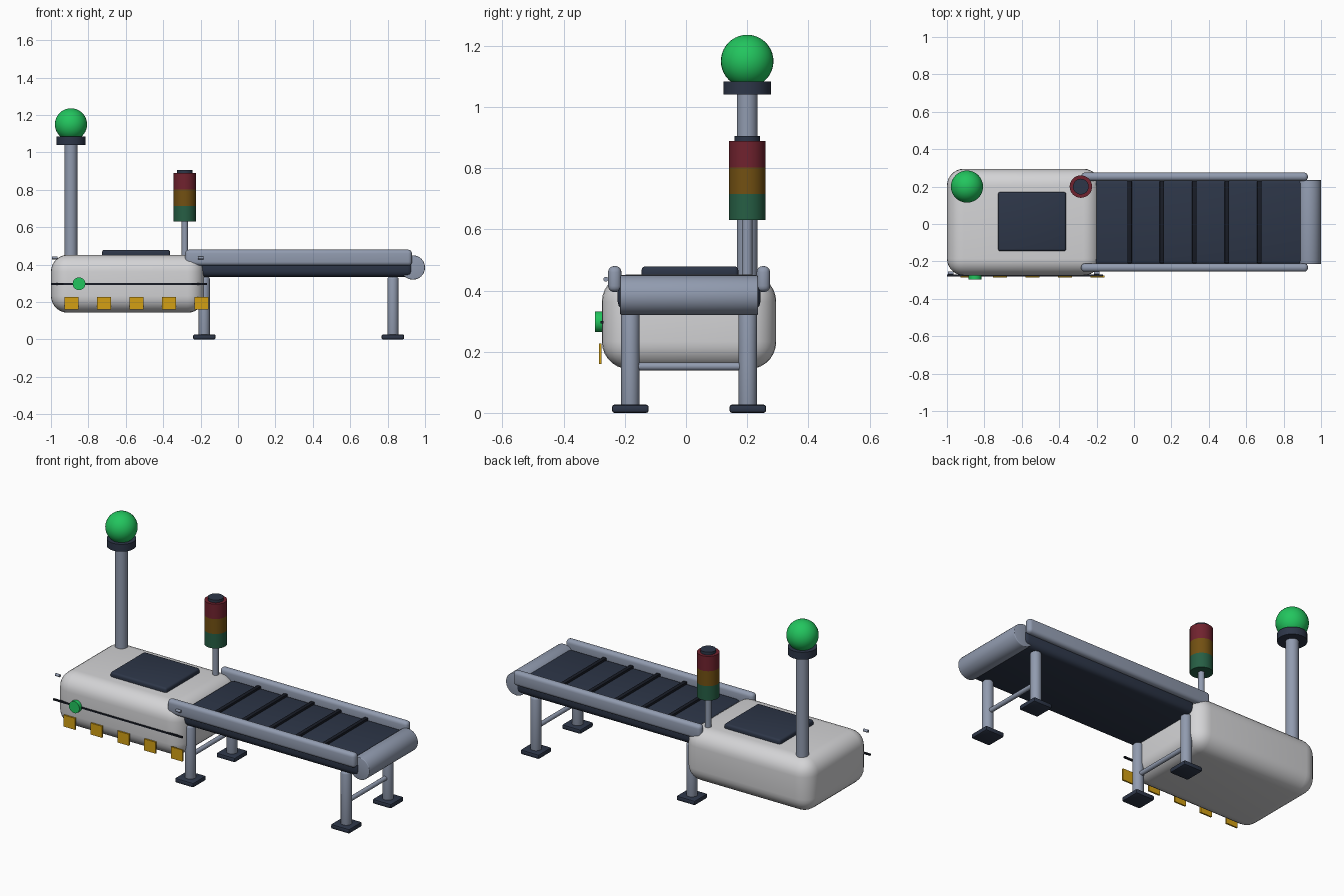
import bpy
import bmesh
from math import radians
from mathutils import Matrix, Vector

if "Cube" in bpy.data.objects:
    bpy.data.objects.remove(bpy.data.objects["Cube"], do_unlink=True)


def material(name, r, g, b):
    """Flat material from 8-bit display values."""
    def linear(v):
        v /= 255
        return v / 12.92 if v < 0.04 else ((v + 0.055) / 1.055) ** 2.4
    colour = (linear(r), linear(g), linear(b), 1)
    mat = bpy.data.materials.new(name)
    mat.use_nodes = True
    mat.diffuse_color = colour
    mat.node_tree.nodes["Principled BSDF"].inputs["Base Color"].default_value = colour
    return mat


SHELL = material("shell grey", 212, 212, 214)
STEEL = material("steel", 145, 155, 175)
SLATE = material("dark slate", 45, 54, 72)
BLACK = material("near black", 24, 28, 38)
GREEN = material("bright green", 34, 197, 94)
YELLOW = material("hazard yellow", 212, 160, 20)
LAMP_RED = material("lamp red", 112, 34, 46)
LAMP_AMBER = material("lamp amber", 114, 80, 18)
LAMP_GREEN = material("lamp green", 38, 94, 68)


def finish(bm, name, mat, bevel=0, segments=3):
    """Bevel sharp edges, then make a smooth-by-angle object."""
    if bevel:
        sharp = [e for e in bm.edges if e.calc_face_angle(0) > radians(60)]
        bmesh.ops.bevel(bm, geom=sharp, offset=bevel, segments=segments,
                        profile=0.5, affect='EDGES', clamp_overlap=True)
    mesh = bpy.data.meshes.new(name)
    bm.to_mesh(mesh)
    bm.free()
    mesh.materials.append(mat)
    obj = bpy.data.objects.new(name, mesh)
    bpy.context.collection.objects.link(obj)
    bpy.ops.object.select_all(action='DESELECT')
    obj.select_set(True)
    bpy.context.view_layer.objects.active = obj
    bpy.ops.object.shade_smooth_by_angle(angle=radians(40))
    return obj


def box(name, mat, low, high, bevel=0, segments=3):
    low, high = Vector(low), Vector(high)
    bm = bmesh.new()
    place = Matrix.Translation((low + high) / 2) @ Matrix.Diagonal((*(high - low), 1))
    bmesh.ops.create_cube(bm, size=1, matrix=place)
    return finish(bm, name, mat, bevel, segments)


def rod(name, mat, start, end, radius, bevel=0, sides=32):
    start, end = Vector(start), Vector(end)
    axis = end - start
    turn = axis.to_track_quat('Z', 'Y').to_matrix().to_4x4()
    bm = bmesh.new()
    bmesh.ops.create_cone(bm, cap_ends=True, segments=sides, radius1=radius,
                          radius2=radius, depth=axis.length,
                          matrix=Matrix.Translation((start + end) / 2) @ turn)
    return finish(bm, name, mat, bevel)


def post(name, mat, x, y, bottom, top, radius, bevel=0):
    return rod(name, mat, (x, y, bottom), (x, y, top), radius, bevel)


MID = 0.01  # centre line of the machine in y

# Cabinet and top hatch
box("cabinet", SHELL, (-1, -0.275, 0.143), (-0.18, 0.295, 0.453), 0.09, 7)
box("top_hatch", SLATE, (-0.727, -0.145, 0.44), (-0.363, 0.171, 0.479), 0.012)

# Beacon mast
post("mast", STEEL, -0.893, 0.2, 0.42, 1.045, 0.034)
post("mast_collar", SLATE, -0.893, 0.2, 1.041, 1.084, 0.078)
ball = bmesh.new()
bmesh.ops.create_uvsphere(ball, u_segments=32, v_segments=20, radius=0.086,
                          matrix=Matrix.Translation((-0.893, 0.2, 1.15)))
finish(ball, "beacon_ball", GREEN)

# Stacked signal lamp
LX, LY = -0.284, 0.2
post("lamp_stem", STEEL, LX, LY, 0.42, 0.64, 0.017)
post("lamp_green_band", LAMP_GREEN, LX, LY, 0.63, 0.715, 0.06)
post("lamp_amber_band", LAMP_AMBER, LX, LY, 0.715, 0.802, 0.06)
post("lamp_red_band", LAMP_RED, LX, LY, 0.802, 0.889, 0.06)
post("lamp_cap", SLATE, LX, LY, 0.889, 0.905, 0.042)

# Front trim: seam, button, hazard plates, hinge pins
box("front_seam", BLACK, (-1, -0.28, 0.292), (-0.165, -0.27, 0.301))
rod("front_button", GREEN, (-0.85, -0.265, 0.298), (-0.85, -0.298, 0.298), 0.034)
for i in range(5):
    x = -0.89 + 0.1735 * i
    box(f"hazard_plate_{i + 1}", YELLOW, (x - 0.037, -0.285, 0.16),
        (x + 0.037, -0.276, 0.227))
for side, x in (("right", -0.98), ("left", -0.2)):
    rod(f"{side}_hinge_pin", STEEL, (x - 0.015, -0.262, 0.437),
        (x + 0.015, -0.262, 0.437), 0.008, sides=16)

# Conveyor belt, cleats and end roller
box("belt", SLATE, (-0.21, MID - 0.234, 0.335), (0.935, MID + 0.234, 0.432), 0.03)
for i in range(5):
    x = -0.024 + 0.1735 * i
    box(f"belt_cleat_{i + 1}", BLACK, (x - 0.012, MID - 0.22, 0.425),
        (x + 0.012, MID + 0.22, 0.445), 0.004, 2)
rod("end_roller", STEEL, (0.935, MID - 0.225, 0.385), (0.935, MID + 0.225, 0.385),
    0.065, 0.004)

# Rails, legs, feet and cross bars
for side, s in (("front", -1), ("back", 1)):
    y = MID + s * 0.243
    box(f"{side}_rail", STEEL, (-0.283, y - 0.022, 0.395), (0.93, y + 0.022, 0.48),
        0.02, 4)
    for end, x in (("inner", -0.18), ("outer", 0.828)):
        y = MID + s * 0.192
        post(f"{side}_{end}_leg", STEEL, x, y, 0.015, 0.335, 0.03, 0.012)
        box(f"{side}_{end}_foot", SLATE, (x - 0.06, y - 0.06, 0),
            (x + 0.06, y + 0.06, 0.027), 0.008, 2)
for end, x in (("inner", -0.18), ("outer", 0.828)):
    rod(f"{end}_cross_bar", STEEL, (x, MID - 0.192, 0.152), (x, MID + 0.192, 0.152),
        0.013, sides=16)
